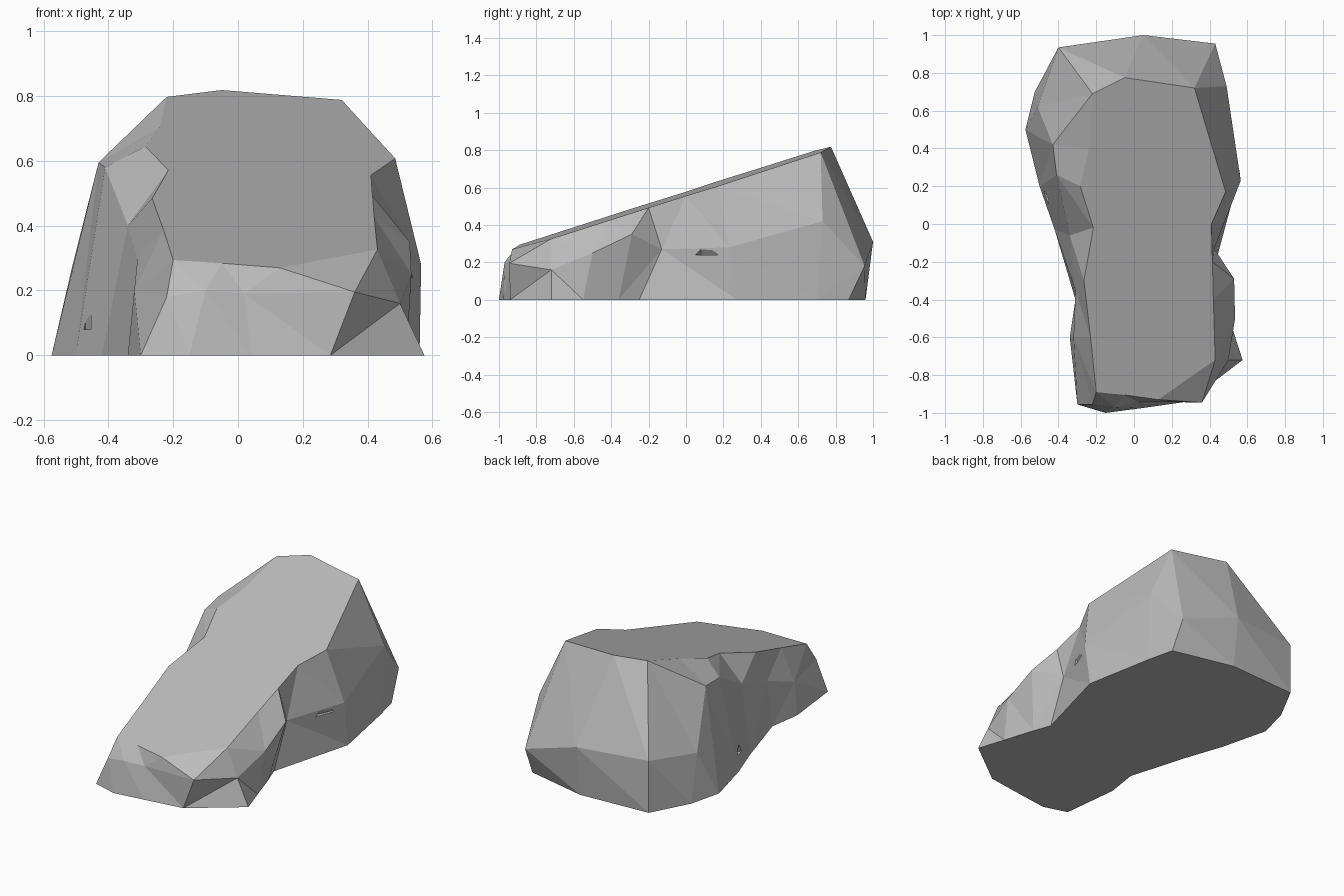
import bpy
import bmesh
from mathutils import Vector

default = bpy.data.objects.get("Cube")
if default:
    bpy.data.objects.remove(default, do_unlink=True)

# One plain stone colour
stone = bpy.data.materials.new("stone_grey")
stone.use_nodes = True
colour = (0.5, 0.5, 0.5, 1)
stone.diffuse_color = colour
stone.node_tree.nodes["Principled BSDF"].inputs["Base Color"].default_value = colour


def slope(x, y):
    """Height of the flat, tilted top of the boulder."""
    return 0.57 + 0.318 * y - 0.035 * x


# Outlines run counter-clockwise from the front corner on the -x side
ground = [(-.3, -.955), (-.15, -1), (.04, -.975), (.285, -.94), (.575, -.72),
          (.52, -.55), (.46, -.36), (.42, -.25), (.56, .27), (.48, .7),
          (.44, .87), (.05, .96), (-.4, .935), (-.525, .7), (-.575, .5),
          (-.5, .2), (-.42, -.03), (-.31, -.4), (-.34, -.6)]
waist = [(-.22, -.955, .18), (-.1, -.97, .2), (.02, -.94, .19),
         (.36, -.945, .195), (.5, -.72, .16), (.535, -.5, .25),
         (.53, -.29, .35), (.425, -.13, .27), (.565, .23, .28),
         (.49, .73, .42), (.43, .955, .18), (.05, 1, .31),
         (-.4, .935, .32), (-.51, .62, .28), (-.43, .42, .595),
         (-.41, .26, .58), (-.34, -.06, .4), (-.31, -.35, .3), (-.32, -.6, .2)]
crown = [(-.2, -.89), (-.05, -.905), (.13, -.93), (.27, -.83), (.43, -.72),
         (.42, -.4), (.415, -.2), (.41, 0), (.485, .17), (.32, .72),
         (.32, .72), (-.05, .775), (-.22, .69), (-.22, .69), (-.24, .4),
         (-.285, .2), (-.215, -.02), (-.265, -.3), (-.23, -.6)]


def finish(bm, name):
    mesh = bpy.data.meshes.new(name)
    bmesh.ops.recalc_face_normals(bm, faces=bm.faces)
    bm.to_mesh(mesh)
    bm.free()
    mesh.materials.append(stone)
    obj = bpy.data.objects.new(name, mesh)
    bpy.context.collection.objects.link(obj)
    return obj


# Boulder: three stacked outlines skinned with flat facets
bm = bmesh.new()
rings = [[bm.verts.new((x, y, 0)) for x, y in ground],
         [bm.verts.new(point) for point in waist],
         [bm.verts.new((x, y, slope(x, y))) for x, y in crown]]
sides = []
count = len(ground)
for lower, upper in zip(rings, rings[1:]):
    for i in range(count):
        j = (i + 1) % count
        sides.append(bm.faces.new((lower[i], lower[j], upper[j], upper[i])))
bm.faces.new(rings[0][::-1])
bm.faces.new(rings[-1])
bmesh.ops.triangulate(bm, faces=sides, quad_method='SHORT_EDGE')
bmesh.ops.remove_doubles(bm, verts=bm.verts, dist=0.001)
boulder = finish(bm, "boulder")


# Chips: small wedges knocked out of the flanks
def chip(name, centre, size):
    cutter_bm = bmesh.new()
    bmesh.ops.create_cone(cutter_bm, segments=4, cap_ends=True, radius1=1,
                          radius2=0.3, depth=1)
    for v in cutter_bm.verts:
        v.co = Vector(centre) + v.co * Vector(size)
    cutter = finish(cutter_bm, name)
    cutter.hide_render = True
    cut = boulder.modifiers.new(name, 'BOOLEAN')
    cut.operation = 'DIFFERENCE'
    cut.solver = 'EXACT'
    cut.object = cutter
    bpy.context.view_layer.objects.active = boulder
    bpy.ops.object.modifier_apply(modifier=name)
    bpy.data.objects.remove(cutter, do_unlink=True)


chip("flank_chip", (.53, .08, .26), (.05, .11, .04))
chip("front_chip", (.03, -.97, .23), (.1, .03, .05))
chip("rear_chip", (-.47, .13, .12), (.03, .05, .08))
